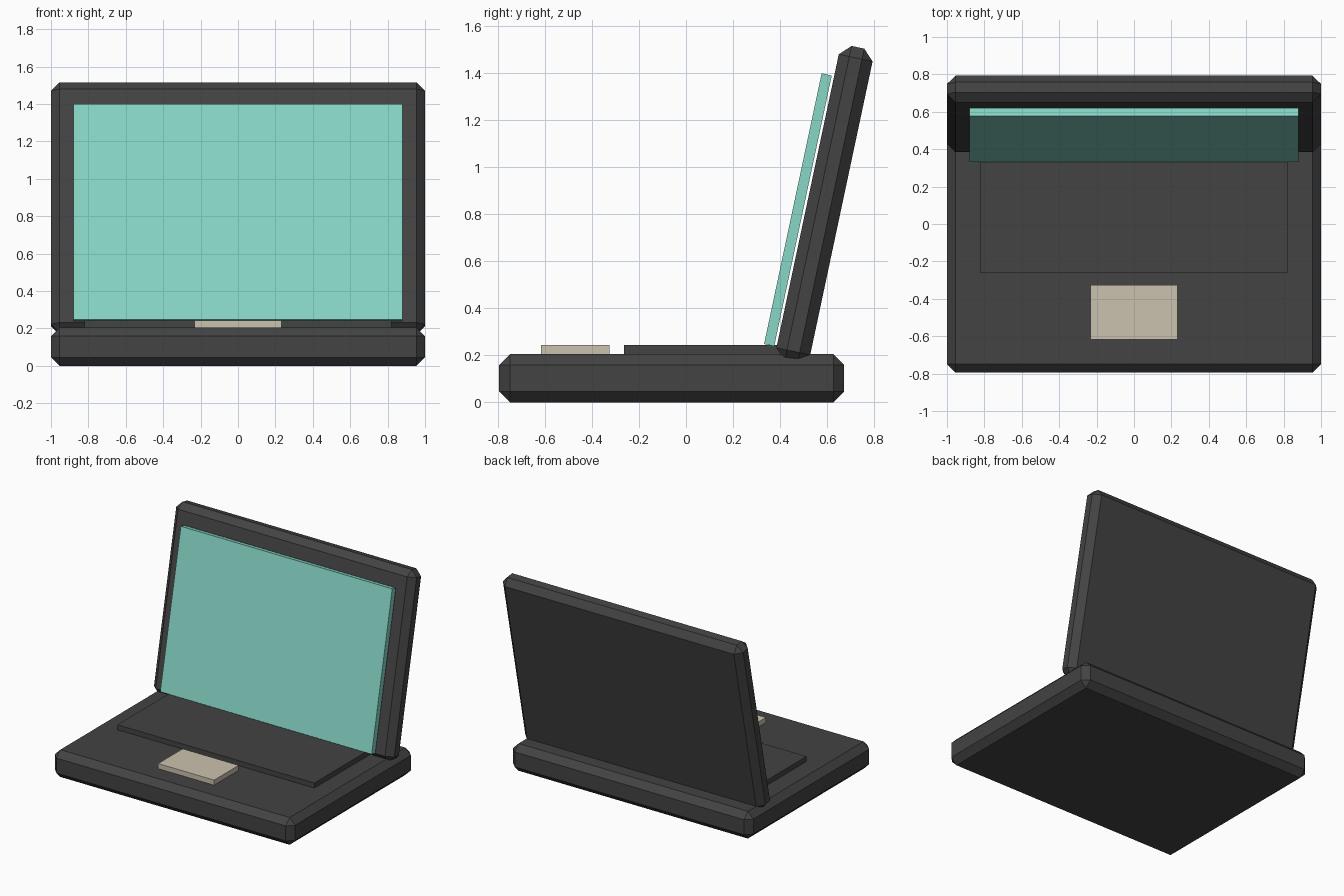
import bpy, math

if "Cube" in bpy.data.objects:
    bpy.data.objects.remove(bpy.data.objects["Cube"])


def material(name, rgb):
    m = bpy.data.materials.new(name)
    m.diffuse_color = (*rgb, 1)
    m.use_nodes = True
    m.node_tree.nodes["Principled BSDF"].inputs["Base Color"].default_value = m.diffuse_color
    return m


charcoal = material("charcoal", (0.056, 0.056, 0.056))
mint = material("mint", (0.245, 0.68, 0.57))
beige = material("beige", (0.60, 0.54, 0.425))


def box(name, size, loc, mat, tilt=0.0, bevel=0.0):
    bpy.ops.mesh.primitive_cube_add(size=1, location=loc)
    ob = bpy.context.object
    ob.name = name
    ob.scale = size
    bpy.ops.object.transform_apply(location=False, rotation=False, scale=True)
    ob.rotation_euler.x = math.radians(tilt)
    ob.data.materials.append(mat)
    if bevel:
        mod = ob.modifiers.new("chamfer", "BEVEL")
        mod.width = bevel
        mod.segments = 1
    return ob


TILT = -12  # lid leans back

# Lower body
box("base", (2, 1.468, 0.205), (0, -0.061, 0.1025), charcoal, bevel=0.046)
# Leaning lid and its screen panel, held just off the lid
box("lid", (2, 0.147, 1.368), (0, 0.589, 0.841), charcoal, TILT, 0.046)
box("screen", (1.76, 0.044, 1.177), (0, 0.476, 0.819), mint, TILT)
# Raised plates on the base
box("keyboard", (1.64, 0.683, 0.05), (0, 0.0785, 0.218), charcoal)
box("touchpad", (0.466, 0.292, 0.05), (0, -0.471, 0.218), beige)
